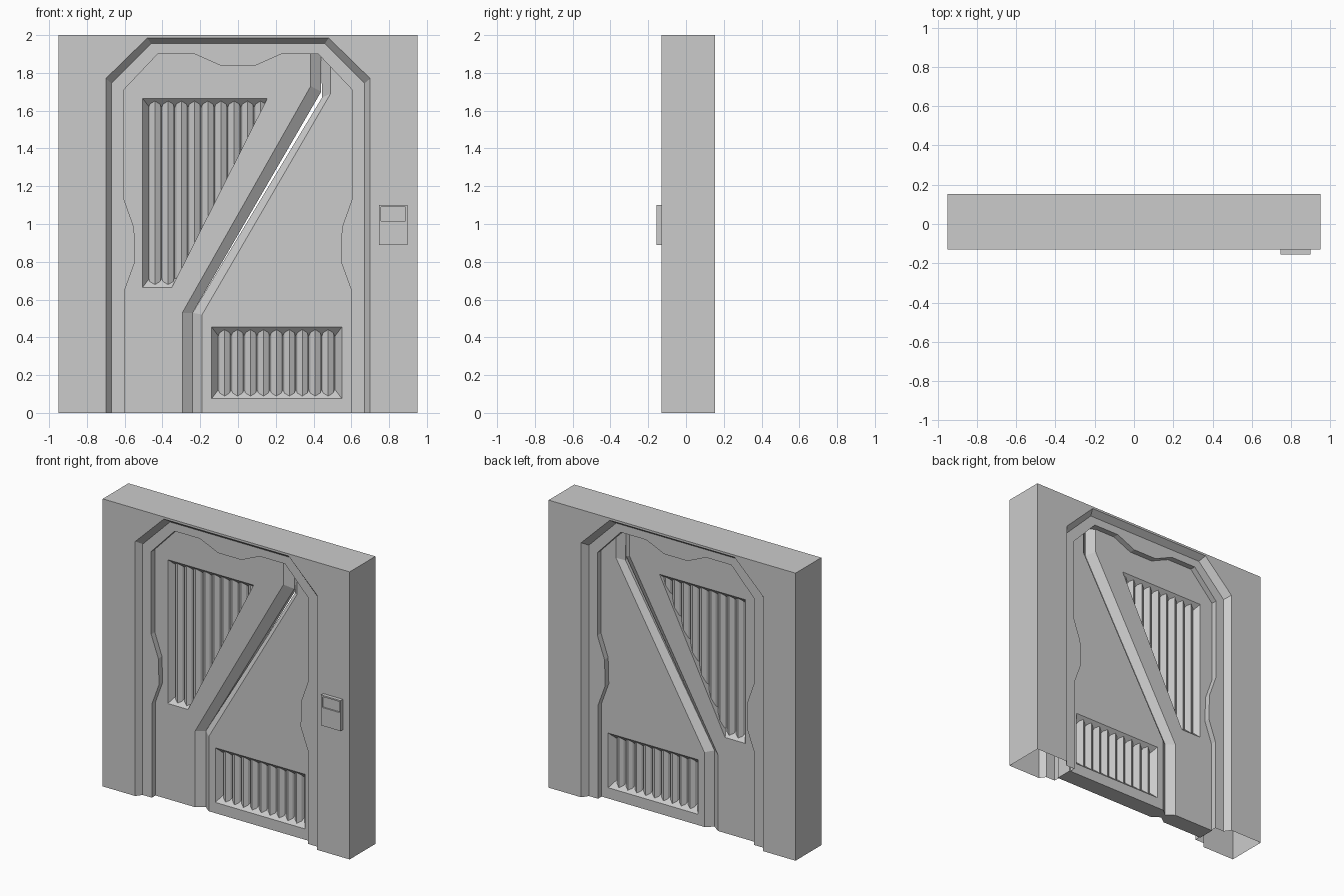
import bpy, bmesh

if "Cube" in bpy.data.objects:
    bpy.data.objects.remove(bpy.data.objects["Cube"])

MID = 0.01            # the door is symmetric front/back about this y
DOOR = 0.06           # half thickness of the door leaves


def finish(bm, name):
    bmesh.ops.recalc_face_normals(bm, faces=bm.faces)
    me = bpy.data.meshes.new(name)
    bm.to_mesh(me)
    bm.free()
    ob = bpy.data.objects.new(name, me)
    bpy.context.collection.objects.link(ob)
    return ob


def ring(bm, pts, y):
    return [bm.verts.new((x, y, z)) for x, z in pts]


def bridge(bm, a, b, closed):
    n = len(a)
    for i in range(n if closed else n - 1):
        j = (i + 1) % n
        bm.faces.new((a[i], a[j], b[j], b[i]))


def loft(bm, layers):
    """Closed solid through (outline, y) layers."""
    rings = [ring(bm, p, y) for p, y in layers]
    for a, b in zip(rings, rings[1:]):
        bridge(bm, a, b, True)
    bm.faces.new(rings[0])
    bm.faces.new(rings[-1])


def cut(ob, cutter):
    m = ob.modifiers.new("cut", 'BOOLEAN')
    m.operation, m.solver, m.object = 'DIFFERENCE', 'EXACT', cutter
    bpy.context.view_layer.objects.active = ob
    bpy.ops.object.modifier_apply(modifier=m.name)
    bpy.data.objects.remove(cutter)


def box(name, x0, x1, y0, y1, z0, z1):
    bm = bmesh.new()
    r = [(x0, z0), (x1, z0), (x1, z1), (x0, z1)]
    loft(bm, [(r, y0), (r, y1)])
    return finish(bm, name)


def mirrored(half):
    return half + [(-x, z) for x, z in reversed(half)]


# Frame: hollow shell, open underneath, with chamfered opening and wavy lip
outer = [(-.95, 0), (-.95, 2), (-.48, 2), (.48, 2), (.95, 2), (.95, 0)]
mouth = mirrored([(-.70, 0), (-.70, 1.77), (-.48, 1.985)])
inner = mirrored([(-.67, 0), (-.67, 1.745), (-.46, 1.955)])
wavy = mirrored([(-.60, 0), (-.60, .65), (-.545, .80), (-.55, .98), (-.605, 1.135),
                 (-.605, 1.71), (-.425, 1.9), (-.23, 1.9), (-.09, 1.838)])
bm = bmesh.new()
sides = []
for face_y, lip_y in ((-.13, -.09), (.153, .11)):
    o, m, i, w = (ring(bm, p, y) for p, y in
                  ((outer, face_y), (mouth, face_y), (inner, lip_y), (wavy, lip_y)))
    bridge(bm, o, m, False)
    bridge(bm, m, i, False)
    bm.faces.new(i + w[::-1])
    sides.append((o, w))
bridge(bm, sides[0][0], sides[1][0], False)
bridge(bm, sides[0][1], sides[1][1], False)
finish(bm, "door_frame")


# Door leaves: seam edges bevelled to a V groove on both faces
def leaf(name, face, core):
    bm = bmesh.new()
    loft(bm, [(face, MID - DOOR), (core, MID - .02), (core, MID + .02), (face, MID + DOOR)])
    return finish(bm, name)


rim = [(-.606, 0), (-.606, 1.715), (-.425, 1.905)]
left = leaf("left_leaf",
            rim + [(.385, 1.905), (.385, 1.73), (-.295, .53), (-.295, 0)],
            rim + [(.44, 1.905), (.44, 1.70), (-.24, .53), (-.24, 0)])
rim = [(.606, 0), (.606, 1.715)]
right = leaf("right_leaf",
             rim + [(.49, 1.84), (.49, 1.69), (-.19, .52), (-.19, 0)],
             rim + [(.44, 1.895), (.445, 1.67), (-.24, .53), (-.24, 0)])


# Vents: sloped pocket on both faces, filled with ribbed columns
def vent(name, door, x0, z0, z1, right_edge, floor_at, first, pitch, count):
    def outline(d):
        b, t, l = z0 + d, z1 - d, x0 + .75 * d
        return [(l, b), (right_edge(b, d), b), (right_edge(t, d), t), (l, t)]

    cutter, ribs = bmesh.new(), bmesh.new()
    profile = [(-.5, .048), (-.38, .03), (0, .014), (.38, .03), (.5, .048)]
    for s in (-1, 1):
        y = lambda d: MID + s * (DOOR - d)
        loft(cutter, [(outline(-.01), y(-.01)), (outline(.05), y(.05))])
        for k in range(count):
            lo, hi = [], []
            for u, d in profile:
                x, top = first + (k + .5 + u) * pitch, z1 - d
                lo.append(ribs.verts.new((x, y(d), min(max(z0 + d, floor_at(x)), top))))
                hi.append(ribs.verts.new((x, y(d), top)))
            bridge(ribs, lo, hi, False)
    bmesh.ops.recalc_face_normals(cutter, faces=cutter.faces)
    cut(door, finish(cutter, name + "_cutter"))
    bmesh.ops.dissolve_degenerate(ribs, dist=1e-5, edges=ribs.edges)
    finish(ribs, name + "_ribs")


vent("upper_vent", left, -.505, .665, 1.665,
     lambda z, d: -.35 + (z - .665) * .505,
     lambda x: .665 + (x + .35) / .505, -.475, .07, 9)
vent("lower_vent", right, -.14, .075, .455,
     lambda z, d: .55 - .75 * d,
     lambda x: 0, -.105, .0685, 9)

# Keypad with a recessed screen
pad = box("keypad", .747, .898, -.155, -.128, .888, 1.10)
cut(pad, box("screen_cutter", .757, .888, -.17, -.145, 1.015, 1.09))
